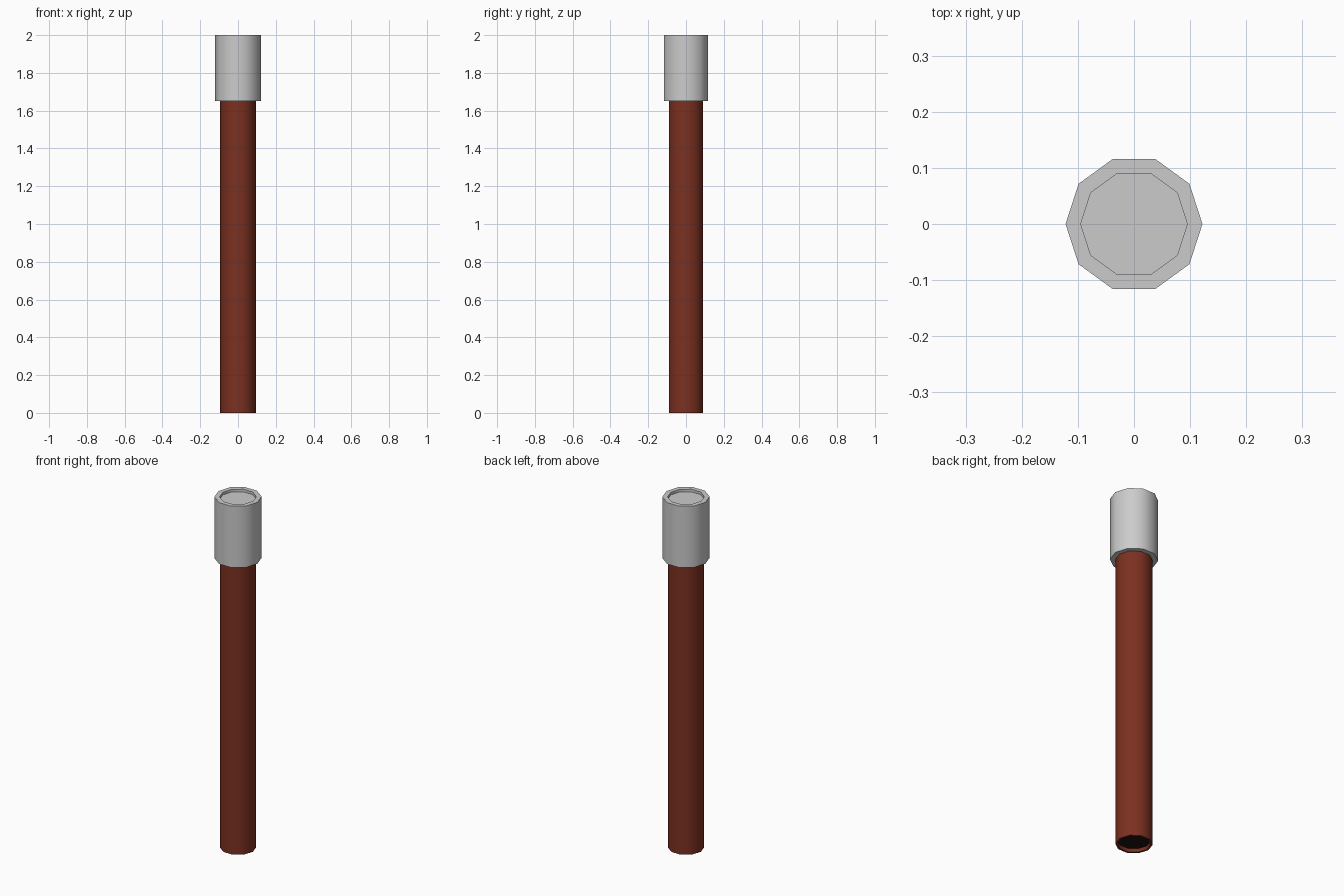
import bpy, bmesh, math

if "Cube" in bpy.data.objects:
    bpy.data.objects.remove(bpy.data.objects["Cube"])

SIDES = 10


def material(name, color):
    mat = bpy.data.materials.new(name)
    mat.diffuse_color = (*color, 1)
    mat.use_nodes = True
    mat.node_tree.nodes["Principled BSDF"].inputs["Base Color"].default_value = mat.diffuse_color
    return mat


def lathe(name, profile, mats=(), end_mat=0):
    """Revolve (radius, z) points into a ten-sided body, capping both profile ends."""
    bm = bmesh.new()
    rings = []
    for r, z in profile:
        rings.append([bm.verts.new((r * math.cos(2 * math.pi * i / SIDES),
                                    r * math.sin(2 * math.pi * i / SIDES), z))
                      for i in range(SIDES)])
    for a, b in zip(rings, rings[1:]):
        for i in range(SIDES):
            j = (i + 1) % SIDES
            bm.faces.new((a[i], a[j], b[j], b[i]))
    bm.faces.new(rings[0][::-1]).material_index = end_mat
    bm.faces.new(rings[-1])
    bmesh.ops.recalc_face_normals(bm, faces=bm.faces)
    mesh = bpy.data.meshes.new(name)
    bm.to_mesh(mesh)
    bm.free()
    for m in mats:
        mesh.materials.append(m)
    obj = bpy.data.objects.new(name, mesh)
    bpy.context.collection.objects.link(obj)
    bpy.ops.object.select_all(action='DESELECT')
    obj.select_set(True)
    bpy.context.view_layer.objects.active = obj
    bpy.ops.object.shade_smooth_by_angle(angle=math.radians(40))
    return obj


brown = material("red_brown", (0.2, 0.03, 0.015))
dark = material("dark_end", (0.012, 0.006, 0.005))

# Shaft with a shallow dark recess in its foot
lathe("shaft", [(0.083, 0.02), (0.083, 0), (0.094, 0), (0.094, 1.66)],
      (brown, dark), end_mat=1)

# Wider cap with a shallow recess in its top
lathe("cap", [(0.122, 1.65), (0.122, 2.0), (0.095, 2.0), (0.095, 1.985)])
